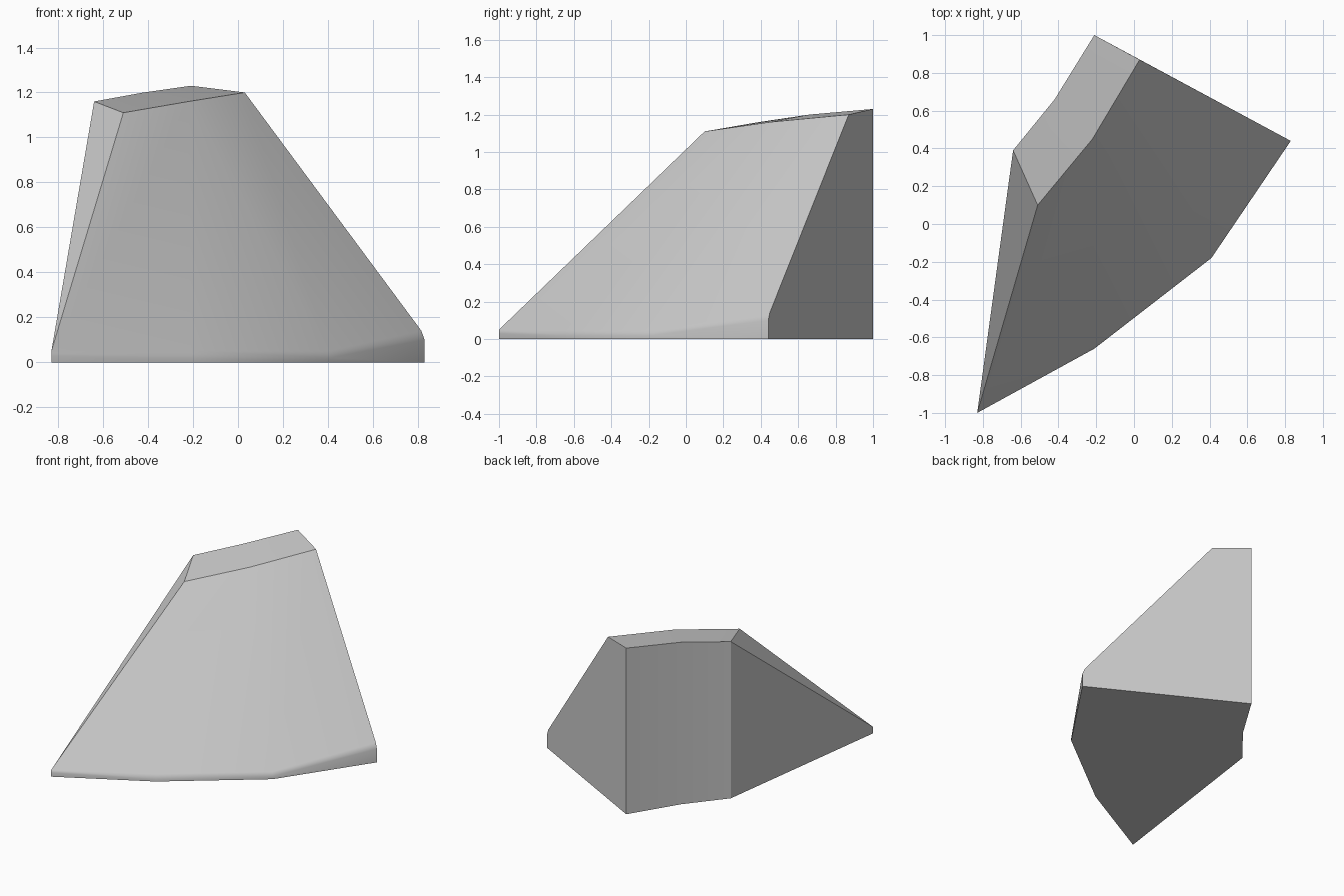
import bpy, bmesh, math
from mathutils import Vector

cube = bpy.data.objects.get("Cube")
if cube:
    bpy.data.objects.remove(cube, do_unlink=True)

# One plain grey material
grey = bpy.data.materials.new("plain grey")
grey.use_nodes = True
colour = (0.6, 0.6, 0.6, 1)
grey.diffuse_color = colour
grey.node_tree.nodes["Principled BSDF"].inputs["Base Color"].default_value = colour

# Top ledge: back and front edges, from left to right of the bend
back_top = [(-.21, 1, 1.23), (-.42, .66, 1.2), (-.64, .39, 1.16)]
front_top = [(.03, .87, 1.2), (-.22, .45, 1.16), (-.51, .1, 1.11)]
# Foot of the slope: x, y, lip height, rounding height, ledge point it leans to
foot = [(.83, .44, .1, .04, 0), (.41, -.18, .02, .03, 1),
        (-.21, -.66, .02, .03, 1), (-.83, -1, .03, .02, None)]

bm = bmesh.new()
back = [bm.verts.new(p) for p in back_top]
ledge = [bm.verts.new(p) for p in front_top]
back_foot = [bm.verts.new((x, y, 0)) for x, y, z in back_top]
base, lip, rim = [], [], []
for x, y, z, dz, lean in foot:
    upper = Vector((x, y, z + dz))
    if lean is not None:
        target = Vector(front_top[lean])
        upper.xy = upper.xy.lerp(target.xy, .45 * dz)
    base.append(bm.verts.new((x, y, 0)))
    lip.append(bm.verts.new((x, y, z)))
    rim.append(bm.verts.new(upper))


def face(*verts):
    bm.faces.new(verts)


# Ledge and back wall
for i in range(2):
    face(back[i], back[i + 1], ledge[i + 1], ledge[i])
    face(back[i], back_foot[i], back_foot[i + 1], back[i + 1])
# Vertical lip and its rounded rim
for low, high in ((base, lip), (lip, rim)):
    for i in range(3):
        face(low[i], high[i], high[i + 1], low[i + 1])
# Sloping front
face(ledge[0], ledge[1], rim[1], rim[0])
face(ledge[1], rim[2], rim[1])
face(ledge[1], ledge[2], rim[3], rim[2])
# Straight end, tapered end and underside
face(back[0], ledge[0], rim[0], lip[0], base[0], back_foot[0])
face(back[2], back_foot[2], base[3], lip[3], rim[3])
face(back[2], rim[3], ledge[2])
face(*back_foot, *reversed(base))
bmesh.ops.recalc_face_normals(bm, faces=bm.faces)

mesh = bpy.data.meshes.new("curved_wedge")
bm.to_mesh(mesh)
bm.free()
mesh.materials.append(grey)
wedge = bpy.data.objects.new("curved_wedge", mesh)
bpy.context.collection.objects.link(wedge)

# Smooth shading with crisp main edges
bpy.ops.object.select_all(action='DESELECT')
wedge.select_set(True)
bpy.context.view_layer.objects.active = wedge
bpy.ops.object.shade_smooth_by_angle(angle=math.radians(30.5))
weighted = wedge.modifiers.new("even shading", 'WEIGHTED_NORMAL')
weighted.keep_sharp = True
